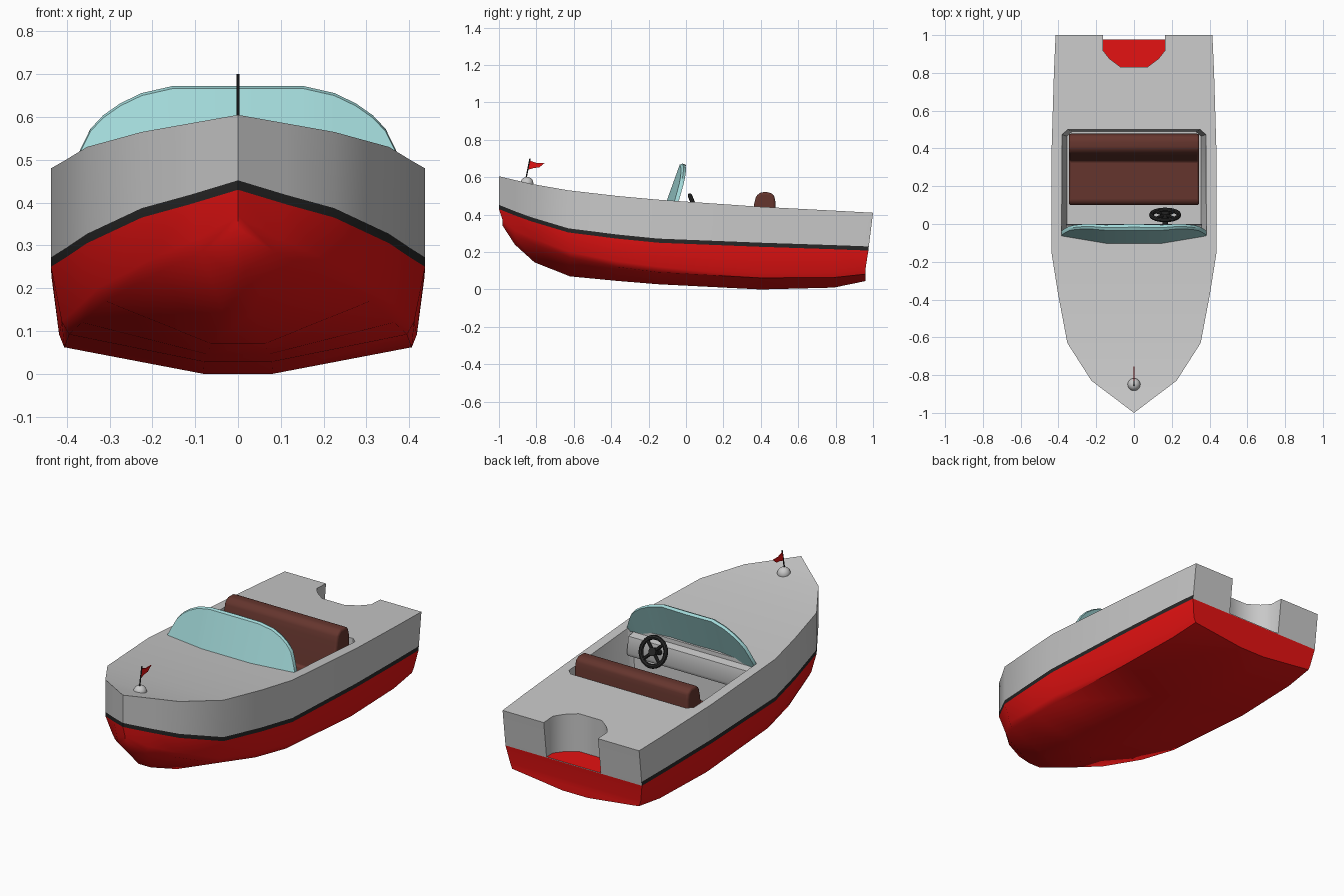
import bpy, bmesh, math
from mathutils import Vector, Matrix

if "Cube" in bpy.data.objects:
    bpy.data.objects.remove(bpy.data.objects["Cube"])


def material(name, r, g, b):
    m = bpy.data.materials.new(name)
    m.diffuse_color = (r, g, b, 1)
    m.use_nodes = True
    m.node_tree.nodes["Principled BSDF"].inputs["Base Color"].default_value = m.diffuse_color
    return m


GRAY = material("light gray", 0.58, 0.58, 0.58)
RED = material("red", 0.78, 0.006, 0.006)
BLACK = material("black", 0.02, 0.02, 0.02)
BROWN = material("brown leather", 0.13, 0.036, 0.027)
GLASS = material("pale teal", 0.36, 0.69, 0.69)


def finish(name, bm, mats, angle=40, bevel=0):
    bmesh.ops.remove_doubles(bm, verts=bm.verts, dist=1e-5)
    bmesh.ops.recalc_face_normals(bm, faces=bm.faces)
    me = bpy.data.meshes.new(name)
    bm.to_mesh(me)
    bm.free()
    ob = bpy.data.objects.new(name, me)
    bpy.context.collection.objects.link(ob)
    for m in mats:
        me.materials.append(m)
    if bevel:
        b = ob.modifiers.new("bevel", 'BEVEL')
        b.width, b.segments, b.limit_method = bevel, 3, 'ANGLE'
    smooth(ob, angle)
    return ob


def smooth(ob, angle):
    bpy.ops.object.select_all(action='DESELECT')
    bpy.context.view_layer.objects.active = ob
    ob.select_set(True)
    bpy.ops.object.shade_smooth_by_angle(angle=math.radians(angle))


def prism(name, a, b, mats, floor_mat=0, angle=40, bevel=0):
    """Solid between two matching outlines of 3D points."""
    bm = bmesh.new()
    va, vb = [bm.verts.new(p) for p in a], [bm.verts.new(p) for p in b]
    bm.faces.new(va).material_index = floor_mat
    bm.faces.new(vb[::-1])
    n = len(a)
    for i in range(n):
        j = (i + 1) % n
        bm.faces.new((va[i], va[j], vb[j], vb[i]))
    return finish(name, bm, mats, angle, bevel)


def side_profile(name, pts, half, mats, **kw):
    return prism(name, [(-half, y, z) for y, z in pts], [(half, y, z) for y, z in pts], mats, **kw)


def rod(bm, p, q, r, seg=12):
    p, q = Vector(p), Vector(q)
    d = q - p
    mat = Matrix.Translation((p + q) / 2) @ d.to_track_quat('Z', 'Y').to_matrix().to_4x4()
    bmesh.ops.create_cone(bm, cap_ends=True, segments=seg, radius1=r, radius2=r,
                          depth=d.length, matrix=mat)


# Hull: lofted stations (y top, y stripe, y low, half width, sheer z, stripe z, chine x, chine z, keel z)
stations = [
    (-1, -1, -0.98, 0, 0.605, 0.43, 0, 0.34, 0.34),
    (-0.915, -0.915, -0.915, 0.1125, 0.585, 0.396, 0.085, 0.285, 0.24),
    (-0.83, -0.83, -0.81, 0.225, 0.565, 0.365, 0.18, 0.24, 0.145),
    (-0.63, -0.63, -0.62, 0.353, 0.53, 0.305, 0.31, 0.17, 0.07),
    (-0.37, -0.37, -0.37, 0.402, 0.50, 0.272, 0.365, 0.12, 0.046),
    (-0.15, -0.15, -0.15, 0.437, 0.48, 0.25, 0.395, 0.092, 0.028),
    (0.4, 0.4, 0.4, 0.436, 0.442, 0.228, 0.406, 0.062, 0.0),
    (0.8, 0.79, 0.79, 0.424, 0.421, 0.215, 0.395, 0.064, 0.01),
    (1, 0.975, 0.96, 0.415, 0.41, 0.208, 0.385, 0.082, 0.045)]


def section(s):
    yt, ym, yl, w, zs, zb, cx, cz, kz = s
    ys = ym + (yt - ym) * 0.1
    return [(w, yt, zs), (w, ys, zb + 0.022), (w, ym, zb),
            (cx + (w - cx) * 0.4, yl, cz + 0.03), (cx, yl, cz), (cx * 0.2, yl, kz)]


bm = bmesh.new()
rows = []
for s in stations:
    h = section(s)
    rows.append(([bm.verts.new(p) for p in h], [bm.verts.new((-x, y, z)) for x, y, z in h]))
band = [0, 2, 1, 1, 1]      # colour of each strip from sheer down to keel
for (r0, l0), (r1, l1) in zip(rows, rows[1:]):
    for a, b in ((r0, r1), (l0, l1)):
        for i in range(5):
            bm.faces.new((a[i], b[i], b[i + 1], a[i + 1])).material_index = band[i]
    bm.faces.new((r0[0], r1[0], l1[0], l0[0])).material_index = 0
    bm.faces.new((r0[5], r1[5], l1[5], l0[5])).material_index = 1
r, l = rows[-1]
for i in range(5):          # transom
    bm.faces.new((r[i], r[i + 1], l[i + 1], l[i])).material_index = 0 if i < 2 else 1
hull = finish("hull", bm, [GRAY, RED, BLACK], 60)

# Cockpit opening and motor notch
half = [(0.37, -0.06), (0.385, -0.04), (0.385, 0.475), (0.355, 0.502)]
outline = half + [(-x, y) for x, y in half[::-1]]
cockpit = prism("cockpit_cutter", [(x * 0.92, 0.22 + (y - 0.22) * 0.96, 0.15) for x, y in outline],
                [(x, y, 0.47) for x, y in outline], [GRAY, RED, BLACK])
for v in cockpit.data.vertices:     # keep the full opening up through the deck
    if v.co.z > 0.4:
        v.co.z = 0.49
half = [(0.165, 1.1), (0.165, 0.92), (0.13, 0.875), (0.07, 0.83)]
outline = half + [(-x, y) for x, y in half[::-1]]
notch = prism("notch_cutter", [(x, y, 0.212) for x, y in outline],
              [(x, y, 0.6) for x, y in outline], [GRAY, RED, BLACK], floor_mat=1)
for cutter in (cockpit, notch):
    cutter.hide_render = True
    mod = hull.modifiers.new("cut", 'BOOLEAN')
    mod.operation, mod.solver, mod.object = 'DIFFERENCE', 'EXACT', cutter
    bpy.context.view_layer.objects.active = hull
    bpy.ops.object.modifier_apply(modifier=mod.name)
    bpy.data.objects.remove(cutter)
smooth(hull, 50)

# Dashboard ledge under the windshield
side_profile("dashboard", [(-0.08, 0.34), (-0.01, 0.34), (0.0, 0.36), (-0.015, 0.445), (-0.08, 0.455)],
             0.36, [GRAY])

# Windshield: curved leaning panel
half = [(0, 0.673), (0.15, 0.673), (0.225, 0.656), (0.275, 0.632), (0.315, 0.604),
        (0.345, 0.572), (0.368, 0.525), (0.385, 0.485)]
cols = [(-x, z) for x, z in half[:0:-1]] + half
bm = bmesh.new()
rings = []
for x, zt in cols:
    y0 = -0.11 + 0.04 * max(0, (abs(x) - 0.15) / 0.235)
    t = 0.034 - 0.012 * abs(x) / 0.385
    y1 = y0 + (zt - 0.455) * 0.35
    rings.append([bm.verts.new(p) for p in
                  ((x, y0, 0.455), (x, y1, zt - 0.006), (x, y1 + t / 2, zt),
                   (x, y1 + t, zt - 0.008), (x, y0 + t, 0.455))])
for a, b in zip(rings, rings[1:]):
    for i in range(5):
        j = (i + 1) % 5
        bm.faces.new((a[i], b[i], b[j], a[j]))
bm.faces.new(rings[0])
bm.faces.new(rings[-1])
finish("windshield", bm, [GLASS], 35)

# Bench seat with backrest
side_profile("seat", [(0.10, 0.15), (0.10, 0.27), (0.12, 0.29), (0.335, 0.29), (0.365, 0.46),
                      (0.375, 0.50), (0.40, 0.52), (0.445, 0.52), (0.47, 0.505), (0.478, 0.47),
                      (0.478, 0.15)], 0.345, [BROWN], bevel=0.012)

# Steering wheel: rim, four spokes, hub and column
C = Vector((0.165, 0.048, 0.435))
tilt = math.radians(22)
axis = Vector((0, math.cos(tilt), math.sin(tilt)))
up = Vector((0, -math.sin(tilt), math.cos(tilt)))
side = Vector((1, 0, 0))
bm = bmesh.new()
N, M = 28, 8
ring = []
for i in range(N):
    a = 2 * math.pi * i / N
    d = side * math.cos(a) + up * math.sin(a)
    ring.append([bm.verts.new(C + d * (0.073 + 0.012 * math.cos(2 * math.pi * k / M))
                              + axis * 0.012 * math.sin(2 * math.pi * k / M)) for k in range(M)])
for i in range(N):
    p, q = ring[i], ring[(i + 1) % N]
    for k in range(M):
        bm.faces.new((p[k], q[k], q[(k + 1) % M], p[(k + 1) % M]))
for i in range(4):
    a = math.pi / 4 + i * math.pi / 2
    rod(bm, C, C + (side * math.cos(a) + up * math.sin(a)) * 0.072, 0.009, 8)
rod(bm, C - axis * 0.012, C + axis * 0.012, 0.022, 16)
rod(bm, C - axis * 0.07, C, 0.014)
finish("steering_wheel", bm, [BLACK])

# Bow light dome, flagpole and flag
bm = bmesh.new()
bmesh.ops.create_uvsphere(bm, u_segments=20, v_segments=12, radius=0.034,
                          matrix=Matrix.Translation((0, -0.85, 0.568)))
finish("bow_dome", bm, [GRAY])
bm = bmesh.new()
rod(bm, (0, -0.857, 0.585), (0, -0.834, 0.70), 0.0035, 8)
finish("flagpole", bm, [BLACK])
side_profile("flag", [(-0.838, 0.69), (-0.80, 0.677), (-0.755, 0.677), (-0.785, 0.652),
                      (-0.81, 0.65), (-0.845, 0.64)], 0.002, [RED])
